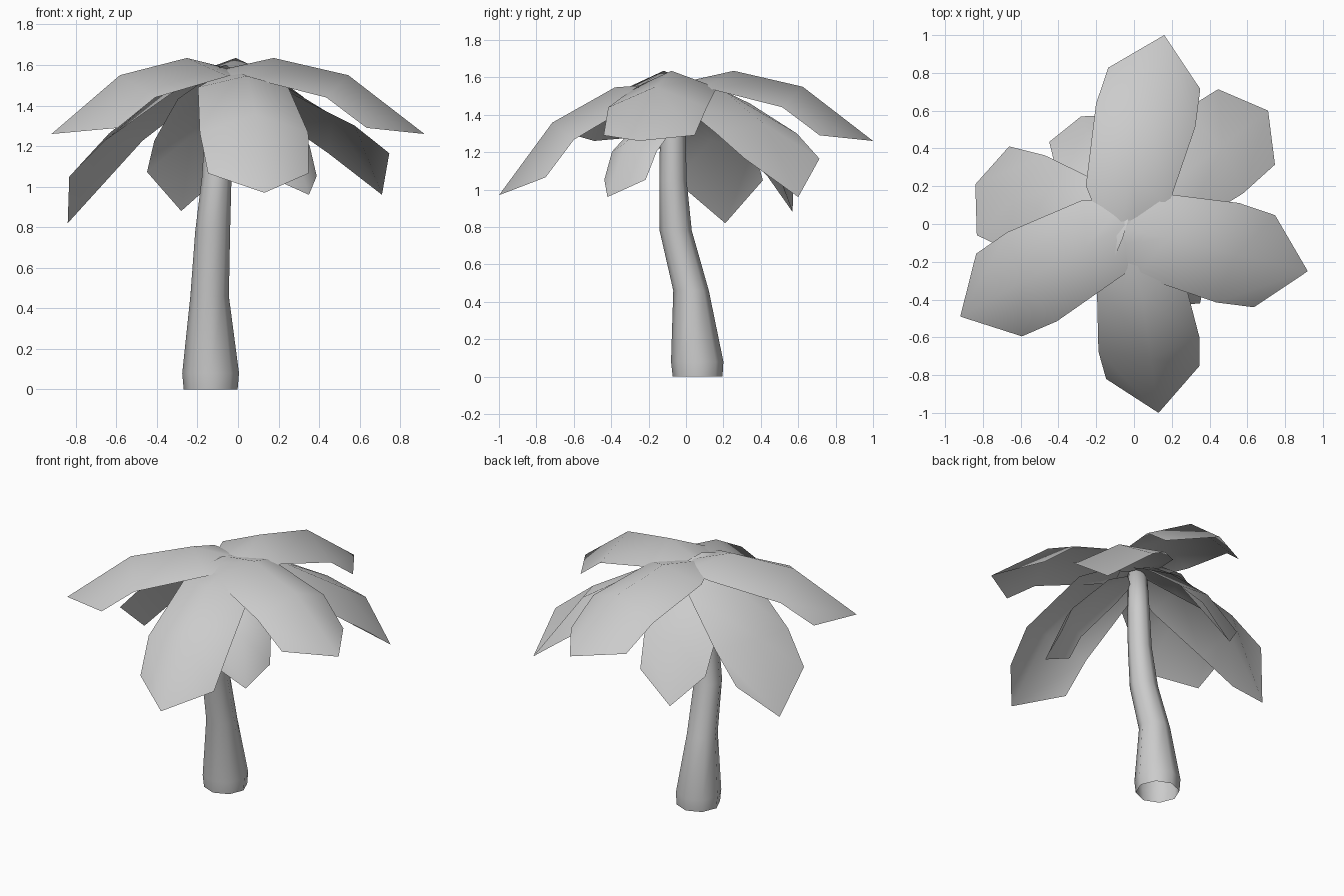
import bpy, bmesh
from math import cos, sin, pi, radians
from mathutils import Vector, Matrix

cube = bpy.data.objects.get("Cube")
if cube:
    bpy.data.objects.remove(cube, do_unlink=True)

grey = bpy.data.materials.new("plain_grey")
grey.use_nodes = True
COLOUR = (0.6, 0.6, 0.6, 1)
grey.diffuse_color = COLOUR
grey.node_tree.nodes["Principled BSDF"].inputs["Base Color"].default_value = COLOUR


def finish(bm, name):
    """Turn a bmesh into a smooth shaded object."""
    for f in bm.faces:
        f.smooth = True
    mesh = bpy.data.meshes.new(name)
    bm.to_mesh(mesh)
    bm.free()
    mesh.materials.append(grey)
    obj = bpy.data.objects.new(name, mesh)
    bpy.context.collection.objects.link(obj)
    return obj


# Trunk: eight-sided rings along a gentle S bend, open at the foot
SIDES = 8
TRUNK = [  # x, y, z, radius
    (-.135, .062, 0, .133), (-.135, .06, .08, .14), (-.14, .027, .46, .095),
    (-.125, -.055, .78, .086), (-.105, -.07, 1.05, .073),
    (-.095, -.07, 1.28, .069), (-.085, -.07, 1.56, .06)]
bm = bmesh.new()
rings = []
for x, y, z, r in TRUNK:
    angles = [2 * pi * i / SIDES for i in range(SIDES)]
    rings.append([bm.verts.new((x + r * cos(a), y + r * sin(a), z)) for a in angles])
for low, high in zip(rings, rings[1:]):
    for i in range(SIDES):
        j = (i + 1) % SIDES
        bm.faces.new((low[i], low[j], high[j], high[i]))
bm.faces.new(rings[-1])
finish(bm, "trunk")

# Leaf shapes measured back from the tip:
# (rib distance, rib height, edge distance, edge height, half width), then the corner
ARCHED = ([(-1.06, .31, -1.05, .29, .1), (-.764, .375, -.87, .285, .225),
           (-.386, .29, -.435, .18, .27)], (-.235, .03, .25))
HANGING = ([(-.97, .60, -.96, .58, .1), (-.67, .57, -.74, .50, .235),
            (-.30, .39, -.37, .34, .27)], (-.143, .205, .25))


def leaf(name, shape, heading, pitch, scale, tip_at):
    """Folded leaf blade, turned about its tip and moved into place."""
    stations, (cx, cz, cw) = shape
    bm = bmesh.new()
    rib = [bm.verts.new((x, 0, z)) for x, z, *_ in stations]
    tip = bm.verts.new((0, 0, 0))
    for side in (1, -1):
        edge = [bm.verts.new((ex, side * w, ez)) for _, _, ex, ez, w in stations]
        edge.append(bm.verts.new((cx, side * cw, cz)))
        middle = rib + [tip]
        for i in range(len(rib)):
            quad = (middle[i], middle[i + 1], edge[i + 1], edge[i])
            bm.faces.new(quad if side > 0 else quad[::-1])
    bm.transform(Matrix.Translation(Vector(tip_at))
                 @ Matrix.Rotation(radians(heading), 4, 'Z')
                 @ Matrix.Rotation(radians(pitch), 4, 'Y')
                 @ Matrix.Scale(scale, 4))
    finish(bm, name)


# Crown: four broad arched leaves over four hanging ones
leaf("leaf_back", ARCHED, 77, 0, 1, (.16, 1.0, 1.26))
leaf("leaf_left", ARCHED, -13, 0, 1, (.92, -.25, 1.26))
leaf("leaf_right", ARCHED, 209, 0, 1, (-.92, -.49, 1.26))
leaf("leaf_front", ARCHED, -82, 16.5, 1, (.13, -1.0, .97))
leaf("low_leaf_right", HANGING, 160, 11.5, 1, (-.84, .21, .82))
leaf("low_leaf_back_left", HANGING, 37, 0, 1, (.71, .60, .96))
leaf("low_leaf_back", HANGING, 110, 15, .82, (-.28, .57, .88))
leaf("low_leaf_front", ARCHED, -48, 29, .66, (.35, -.42, .96))
